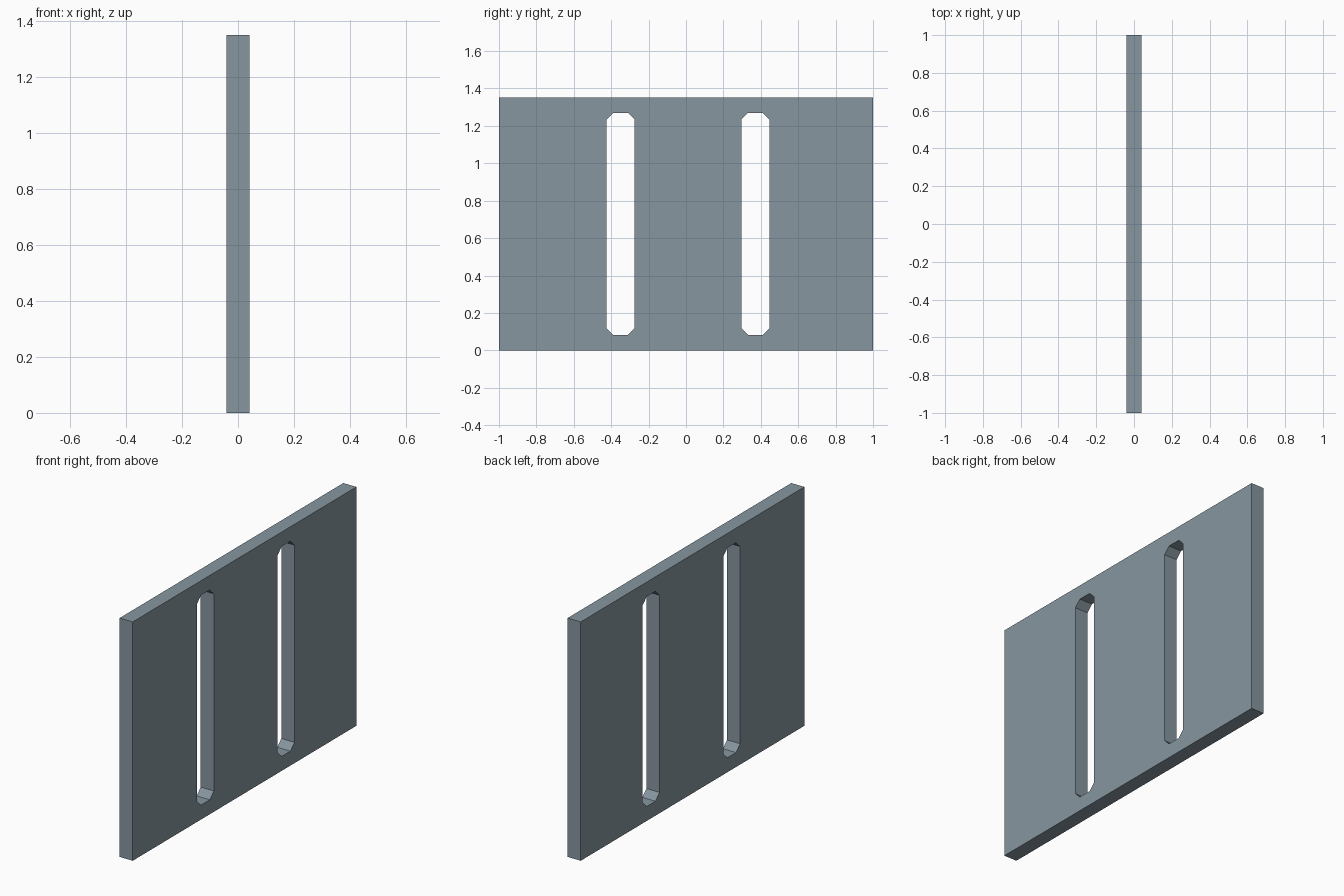
import bpy, bmesh
from math import radians

if "Cube" in bpy.data.objects:
    bpy.data.objects.remove(bpy.data.objects["Cube"])

HEIGHT, HALF_THICK = 1.352, 0.041


def slot(yc, half=0.075, z0=0.082, z1=1.27, c=0.036):
    """Tall slot outline with chamfered corners."""
    a, b = yc - half, yc + half
    return [(a, z0 + c), (a + c, z0), (b - c, z0), (b, z0 + c),
            (b, z1 - c), (b - c, z1), (a + c, z1), (a, z1 - c)]


# Panel outline with two slot holes, filled and extruded to thickness
outlines = [[(-1, 0), (1, 0), (1, HEIGHT), (-1, HEIGHT)], slot(-0.35), slot(0.371)]
curve = bpy.data.curves.new("slotted_panel", 'CURVE')
curve.dimensions = '2D'
curve.fill_mode = 'BOTH'
curve.extrude = HALF_THICK
for pts in outlines:
    s = curve.splines.new('POLY')
    s.points.add(len(pts) - 1)
    for p, (y, z) in zip(s.points, pts):
        p.co = (y, z, 0, 1)
    s.use_cyclic_u = True
panel = bpy.data.objects.new("slotted_panel", curve)
bpy.context.collection.objects.link(panel)

# Stand the panel upright, facing along x
panel.rotation_euler = (radians(90), 0, radians(90))
bpy.context.view_layer.objects.active = panel
panel.select_set(True)
bpy.ops.object.convert(target='MESH')
bpy.ops.object.transform_apply(location=False, rotation=True, scale=False)

# Weld caps to walls, flat faces
bm = bmesh.new()
bm.from_mesh(panel.data)
bmesh.ops.remove_doubles(bm, verts=bm.verts, dist=1e-4)
bmesh.ops.recalc_face_normals(bm, faces=bm.faces)
for f in bm.faces:
    f.smooth = False
    f.material_index = 0
bm.to_mesh(panel.data)
bm.free()

# Blue-grey slate colour
slate = bpy.data.materials.new("slate")
slate.diffuse_color = (0.236, 0.305, 0.347, 1)
slate.use_nodes = True
slate.node_tree.nodes["Principled BSDF"].inputs["Base Color"].default_value = slate.diffuse_color
panel.data.materials.clear()
panel.data.materials.append(slate)
